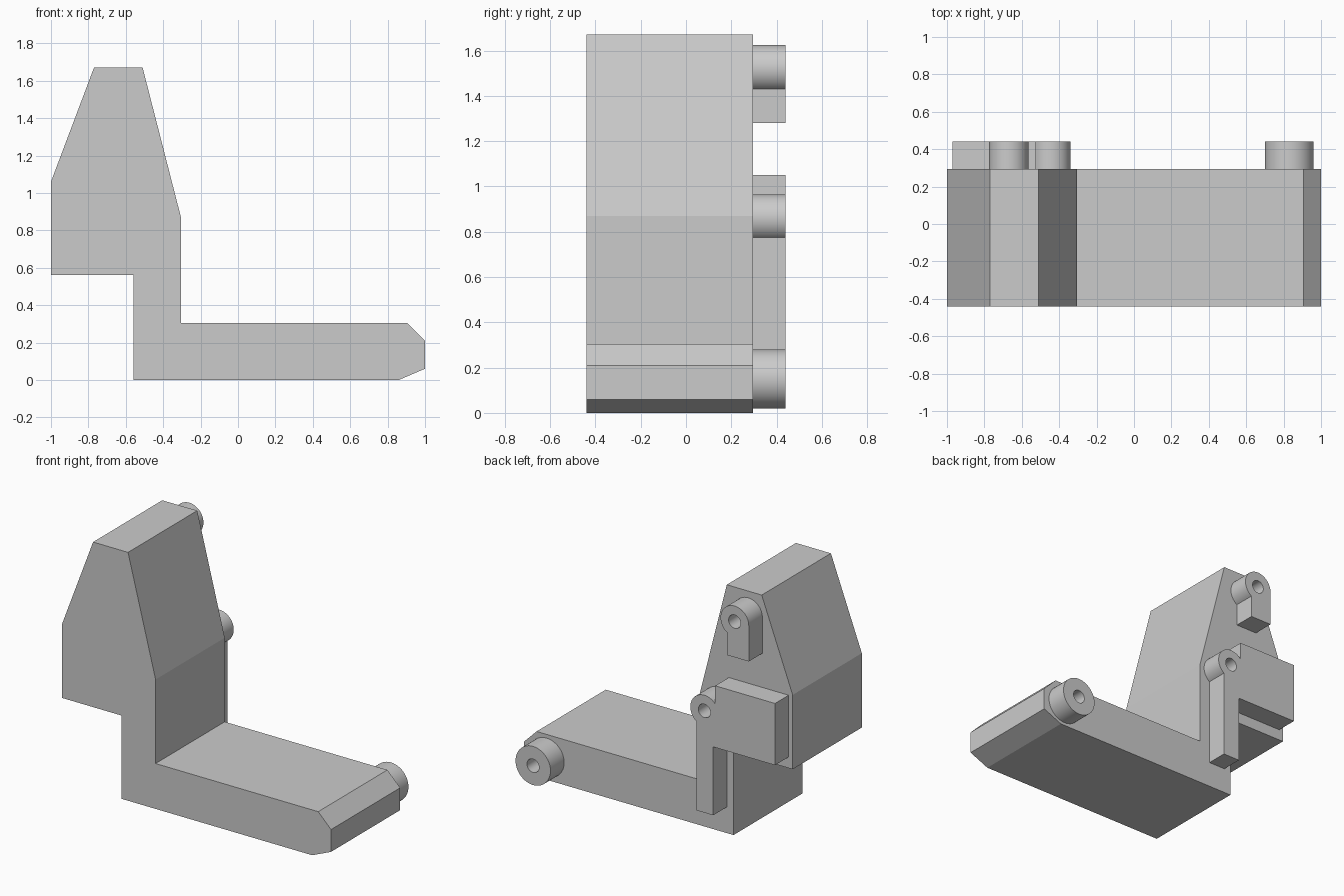
import bpy, bmesh
from math import cos, sin, pi, radians, acos

if "Cube" in bpy.data.objects:
    bpy.data.objects.remove(bpy.data.objects["Cube"], do_unlink=True)

GREY = (0.6, 0.6, 0.6, 1.0)
grey = bpy.data.materials.new("light_grey")
grey.use_nodes = True
grey.diffuse_color = GREY
grey.node_tree.nodes["Principled BSDF"].inputs["Base Color"].default_value = GREY

FRONT, BACK, BOSS_END = -0.44, 0.295, 0.44
PIVOT_R, HOLE_R = 0.105, 0.045


def arc(cx, cz, r, start, end, steps=32):
    """Points along an arc, both ends included."""
    return [(cx + r * cos(start + (end - start) * i / steps),
             cz + r * sin(start + (end - start) * i / steps)) for i in range(steps + 1)]


def circle(cx, cz, r, steps=48):
    return arc(cx, cz, r, 0, 2 * pi, steps)[:-1]


def extrude_profile(name, loops, y0, y1, smooth=False):
    """Extrude an x-z outline (inner loops become holes) from y0 to y1."""
    curve = bpy.data.curves.new(name, "CURVE")
    curve.dimensions = "2D"
    curve.fill_mode = "BOTH"
    curve.extrude = (y1 - y0) / 2
    for loop in loops:
        spline = curve.splines.new("POLY")
        spline.points.add(len(loop) - 1)
        for point, (x, z) in zip(spline.points, loop):
            point.co = (x, z, 0, 1)
        spline.use_cyclic_u = True
    obj = bpy.data.objects.new(name, curve)
    bpy.context.collection.objects.link(obj)
    obj.location.y = (y0 + y1) / 2
    obj.rotation_euler.x = radians(90)

    bpy.ops.object.select_all(action="DESELECT")
    obj.select_set(True)
    bpy.context.view_layer.objects.active = obj
    bpy.ops.object.convert(target="MESH")
    obj = bpy.context.object

    # Weld caps to walls
    bm = bmesh.new()
    bm.from_mesh(obj.data)
    bmesh.ops.remove_doubles(bm, verts=bm.verts, dist=0.0005)
    bmesh.ops.recalc_face_normals(bm, faces=bm.faces)
    for face in bm.faces:
        face.smooth = False
    bm.to_mesh(obj.data)
    bm.free()
    obj.data.materials.clear()
    obj.data.materials.append(grey)
    if smooth:
        bpy.ops.object.shade_smooth_by_angle(angle=radians(30))
    return obj


# Main body: tapered upright block with a long chamfered foot
extrude_profile("main_body", [[
    (-1, 0.56), (-0.56, 0.56), (-0.56, 0), (0.86, 0), (1, 0.06), (1, 0.21),
    (0.905, 0.305), (-0.305, 0.305), (-0.305, 0.87), (-0.51, 1.67),
    (-0.77, 1.67), (-1, 1.06)]], FRONT, BACK)

# Round boss at the end of the foot
extrude_profile("foot_boss", [circle(0.83, 0.15, 0.13), circle(0.83, 0.15, HOLE_R)],
                BACK, BOSS_END, True)

# Upper lug: rounded pivot with a short leg, flush on one side
ux, uz, leg = -0.67, 1.52, 0.055
upper = arc(ux, uz, PIVOT_R, pi, -acos(leg / PIVOT_R))
upper += [(ux + leg, 1.28), (ux - PIVOT_R, 1.28)]
extrude_profile("upper_lug", [upper, circle(ux, uz, HOLE_R)], BACK, BOSS_END, True)

# Middle bracket: rounded pivot with a long leg and a side plate
mx, mz, leg, step = -0.445, 0.86, 0.06, 0.08
bracket = arc(mx, mz, PIVOT_R, acos(-step / PIVOT_R), -acos(leg / PIVOT_R))
bracket += [(mx + leg, 0.175), (-0.51, 0.175), (-0.51, 0.635),
            (-0.97, 0.635), (-0.97, 1.05), (mx - step, 1.05)]
extrude_profile("middle_bracket", [bracket, circle(mx, mz, HOLE_R)], BACK, BOSS_END, True)
